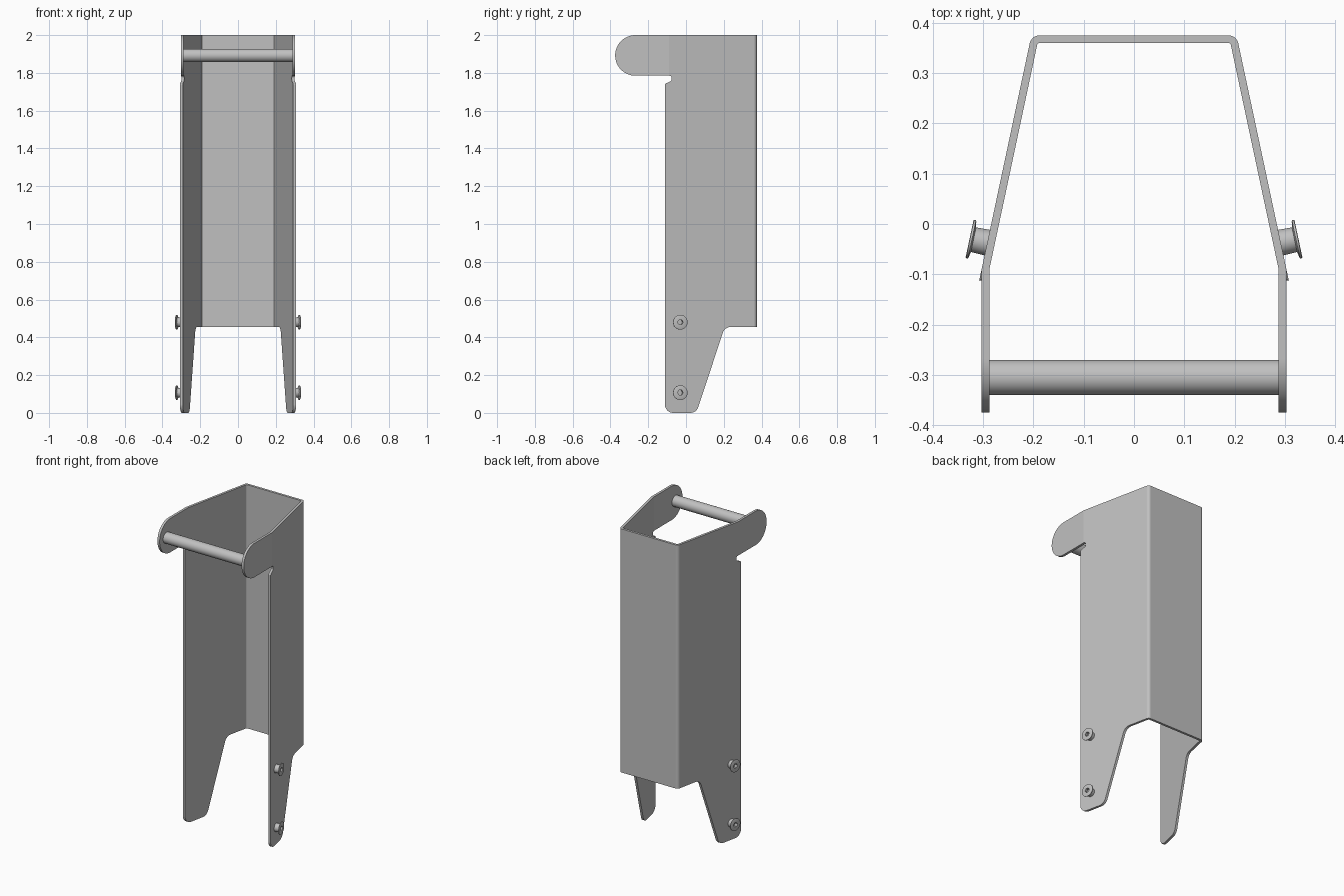
import bpy, bmesh, math
from mathutils import Vector, Matrix

if "Cube" in bpy.data.objects:
    bpy.data.objects.remove(bpy.data.objects["Cube"], do_unlink=True)

SLOPE = 0.213        # inward lean of the side walls per unit of depth
BEND_Y = -0.09       # fold line where the ears turn straight forward
WALL = 0.0155

steel = bpy.data.materials.new("grey steel")
steel.use_nodes = True
steel.diffuse_color = (0.53, 0.53, 0.53, 1)
steel.node_tree.nodes["Principled BSDF"].inputs["Base Color"].default_value = (0.53, 0.53, 0.53, 1)


def make_object(name, bm):
    bmesh.ops.recalc_face_normals(bm, faces=bm.faces)
    mesh = bpy.data.meshes.new(name)
    bm.to_mesh(mesh)
    bm.free()
    mesh.materials.append(steel)
    ob = bpy.data.objects.new(name, mesh)
    bpy.context.collection.objects.link(ob)
    return ob


def select(ob):
    bpy.ops.object.select_all(action='DESELECT')
    ob.select_set(True)
    bpy.context.view_layer.objects.active = ob


def smooth(ob, degrees):
    select(ob)
    bpy.ops.object.shade_smooth_by_angle(angle=math.radians(degrees))


def fillet(corners, steps=10):
    """Round each (a, b, radius) corner of a closed outline."""
    out = []
    for i, (a, b, r) in enumerate(corners):
        p = Vector((a, b))
        if r == 0:
            out.append(p)
            continue
        u = (Vector(corners[i - 1][:2]) - p).normalized()
        v = (Vector(corners[(i + 1) % len(corners)][:2]) - p).normalized()
        half = u.angle(v) / 2
        centre = p + (u + v).normalized() * (r / math.sin(half))
        start = p + u * (r / math.tan(half)) - centre
        end = p + v * (r / math.tan(half)) - centre
        sweep = math.atan2(start.x * end.y - start.y * end.x, start.dot(end))
        for k in range(steps + 1):
            out.append(centre + Matrix.Rotation(sweep * k / steps, 2) @ start)
    return out


def prism(name, points, direction):
    """Extrude a closed outline of 3D points along a vector."""
    bm = bmesh.new()
    face = bm.faces.new([bm.verts.new(p) for p in points])
    moved = bmesh.ops.extrude_face_region(bm, geom=[face])["geom"]
    bmesh.ops.translate(bm, vec=direction,
                        verts=[g for g in moved if isinstance(g, bmesh.types.BMVert)])
    return make_object(name, bm)


def wall_x(y):
    return 0.303 - SLOPE * (y - BEND_Y)


# Folded channel, taller and deeper than needed
yf, yb, yi = -0.45, 0.375, 0.36
plan = fillet([
    (wall_x(yf), yf, 0), (wall_x(yb), yb, 0.02), (-wall_x(yb), yb, 0.02), (-wall_x(yf), yf, 0),
    (WALL - wall_x(yf), yf, 0), (WALL - wall_x(yi), yi, 0.005),
    (wall_x(yi) - WALL, yi, 0.005), (wall_x(yf) - WALL, yf, 0)])
body = prism("folded_channel", [(p.x, p.y, -0.1) for p in plan], (0, 0, 2.2))

# Side silhouette: ears at the top, relief notch, tapered legs
side = fillet([
    (0.42, 2.0, 0), (-0.375, 2.0, 0.1074), (-0.375, 1.785, 0.1074),
    (-0.076, 1.785, 0.012), (-0.076, 1.758, 0.012), (-0.112, 1.742, 0.008),
    (-0.112, 0.0, 0.045), (0.055, 0.0, 0.045),
    (0.205, 0.455, 0.045), (0.42, 0.455, 0)], 16)
cutter = prism("silhouette_cutter", [(-0.6, p.x, p.y) for p in side], (1.2, 0, 0))
cutter.hide_render = True
select(body)
trim = body.modifiers.new("trim", 'BOOLEAN')
trim.operation = 'INTERSECT'
trim.solver = 'EXACT'
trim.object = cutter
bpy.ops.object.modifier_apply(modifier="trim")
bpy.data.objects.remove(cutter, do_unlink=True)

# Fold the ears so they run straight forward
bm = bmesh.new()
bm.from_mesh(body.data)
bmesh.ops.bisect_plane(bm, geom=bm.verts[:] + bm.edges[:] + bm.faces[:], dist=1e-5,
                       plane_co=(0, BEND_Y, 0), plane_no=(0, 1, 0))
for v in bm.verts:
    if v.co.z > 1.772 and v.co.y < BEND_Y:
        v.co.x -= math.copysign(SLOPE * (BEND_Y - v.co.y), v.co.x)
bm.to_mesh(body.data)
bm.free()
smooth(body, 11)
weighted = body.modifiers.new("flat panel normals", 'WEIGHTED_NORMAL')
weighted.keep_sharp = True

# Cross bar between the ears
bm = bmesh.new()
bmesh.ops.create_cone(bm, cap_ends=True, segments=48, radius1=0.035, radius2=0.035, depth=0.58,
                      matrix=Matrix.Translation((0, -0.305, 1.8925)) @ Matrix.Rotation(math.pi / 2, 4, 'Y'))
smooth(make_object("cross_bar", bm), 30)


# Flanged studs with a hexagonal socket, square to the leaning walls
def stud(name, sign, z):
    rings = [(0.026, -0.003), (0.025, 0.028), (0.036, 0.030), (0.039, 0.031),
             (0.039, 0.035), (0.037, 0.036), (0.015, 0.036), (0.015, 0.018)]
    n = 36
    bm = bmesh.new()
    loops = []
    for i, (r, h) in enumerate(rings):
        loop = []
        for k in range(n):
            a = 2 * math.pi * k / n
            rr = r
            if i >= 6:   # hexagonal socket outline
                rr = r * math.cos(math.pi / 6) / math.cos(a % (math.pi / 3) - math.pi / 6)
            loop.append(bm.verts.new((rr * math.cos(a), rr * math.sin(a), h)))
        loops.append(loop)
    for a, b in zip(loops, loops[1:]):
        for k in range(n):
            bm.faces.new((a[k], a[(k + 1) % n], b[(k + 1) % n], b[k]))
    bm.faces.new(loops[0])
    bm.faces.new(loops[-1])
    y = -0.037
    normal = Vector((sign, SLOPE, 0)).normalized()
    turn = normal.to_track_quat('Z', 'Y').to_matrix().to_4x4()
    bm.transform(Matrix.Translation((sign * wall_x(y), y, z)) @ turn)
    smooth(make_object(name, bm), 30)


for label, sign in (("left", 1), ("right", -1)):
    for level, z in (("upper", 0.48), ("lower", 0.107)):
        stud(f"{level}_{label}_stud", sign, z)
